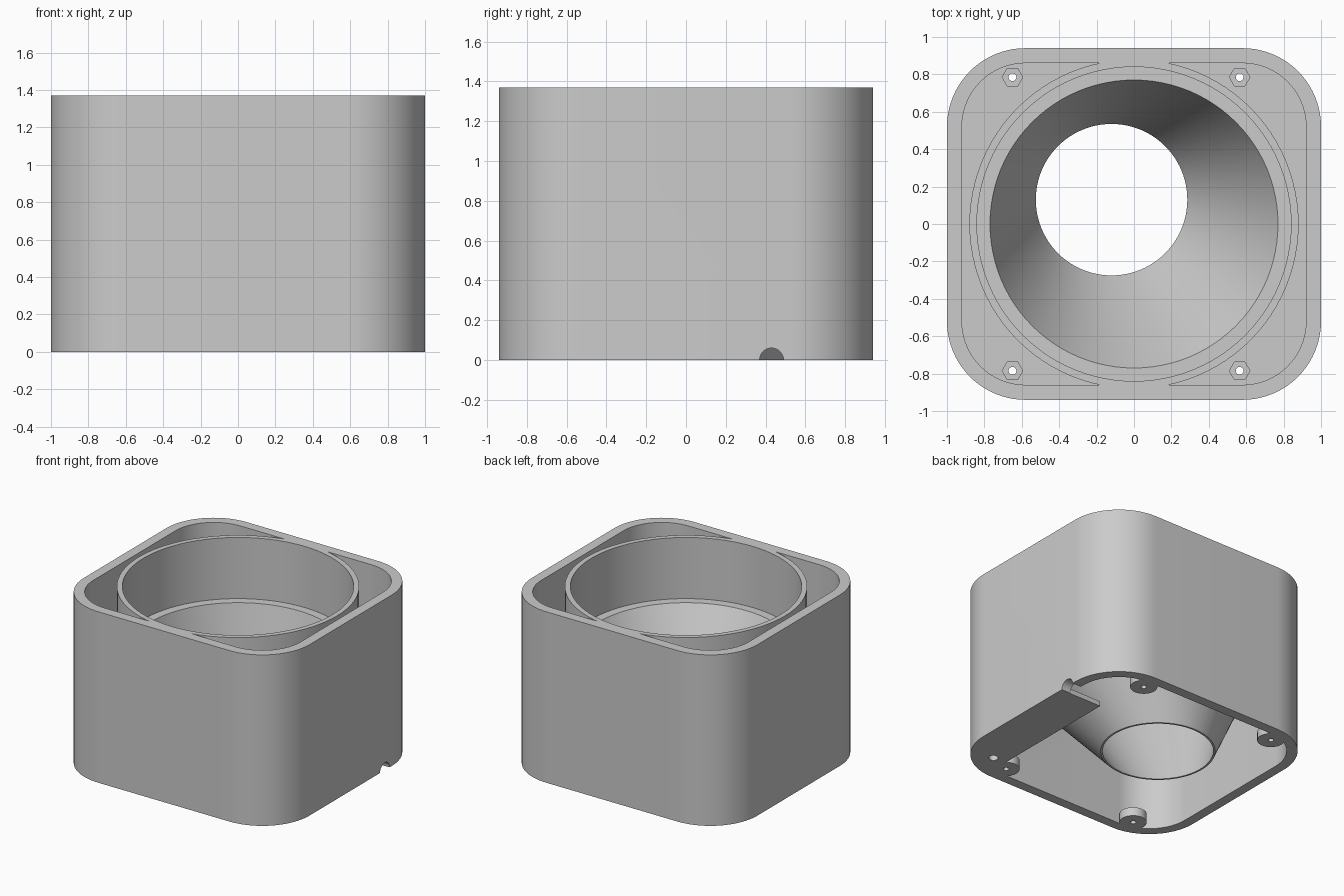
import bpy
import bmesh
from math import cos, sin, pi, radians

if "Cube" in bpy.data.objects:
    bpy.data.objects.remove(bpy.data.objects["Cube"], do_unlink=True)

HEIGHT = 1.37
LEDGE = 0.88
grey = bpy.data.materials.new("light grey plastic")
grey.use_nodes = True
grey.diffuse_color = (0.6, 0.6, 0.6, 1)
grey.node_tree.nodes["Principled BSDF"].inputs["Base Color"].default_value = (0.6, 0.6, 0.6, 1)


def loft(name, sections):
    """Closed solid through loops of (x, y) points, each at its own z."""
    bm = bmesh.new()
    rings = [[bm.verts.new((x, y, z)) for x, y in pts] for z, pts in sections]
    n = len(rings[0])
    for low, high in zip(rings, rings[1:]):
        for i in range(n):
            j = (i + 1) % n
            bm.faces.new((low[i], low[j], high[j], high[i]))
    bm.faces.new(rings[0][::-1])
    bm.faces.new(rings[-1])
    bmesh.ops.recalc_face_normals(bm, faces=bm.faces)
    mesh = bpy.data.meshes.new(name)
    bm.to_mesh(mesh)
    bm.free()
    mesh.materials.append(grey)
    ob = bpy.data.objects.new(name, mesh)
    bpy.context.collection.objects.link(ob)
    return ob


def circle(r, cx=0, cy=0, n=96):
    return [(cx + r * cos(2 * pi * i / n), cy + r * sin(2 * pi * i / n)) for i in range(n)]


def rounded(hx, hy, r, steps=20):
    pts = []
    for k, (sx, sy) in enumerate(((1, 1), (-1, 1), (-1, -1), (1, -1))):
        for i in range(steps + 1):
            a = (k + i / steps) * pi / 2
            pts.append((sx * (hx - r) + r * cos(a), sy * (hy - r) + r * sin(a)))
    return pts


def prism(name, pts, z0, z1):
    return loft(name, [(z0, pts), (z1, pts)])


def cut(target, cutter):
    """Subtract the cutter from the target and discard it."""
    mod = target.modifiers.new("cut", "BOOLEAN")
    mod.operation = "DIFFERENCE"
    mod.solver = "EXACT"
    mod.object = cutter
    bpy.context.view_layer.objects.active = target
    bpy.ops.object.modifier_apply(modifier=mod.name)
    bpy.data.objects.remove(cutter, do_unlink=True)


outer = rounded(1.0, 0.94, 0.42)
inner = rounded(0.92, 0.86, 0.34)
screws = [(x, y) for x in (-0.65, 0.565) for y in (-0.785, 0.785)]
throat = (-0.12, 0.13)

# Outer housing
housing = prism("housing", outer, 0, HEIGHT)

# Upper corner pockets, leaving the round collar standing
pocket = prism("pocket_cutter", inner, LEDGE, 1.6)
cut(pocket, prism("collar_keep", circle(0.88), 0.5, 2))
cut(housing, pocket)

# Hollow underside, leaving the funnel, screw tabs and cable plate
hollow = prism("hollow_cutter", inner, -0.2, LEDGE - 0.04)
cut(hollow, loft("funnel_keep", [(-0.4, circle(0.42, *throat)), (0, circle(0.42, *throat)),
                                 (0.68, circle(0.88)), (1.2, circle(0.88))]))
for x, y in screws:
    cut(hollow, prism("tab_keep", circle(0.1, x, y, 32), -0.4, 0.07))
cut(hollow, prism("plate_keep", [(0.63, -1), (1.1, -1), (1.1, 0.365), (0.63, 0.365)], -0.5, 0.04))
cut(housing, hollow)

# Collar bore and off-centre funnel opening
cut(housing, prism("bore_cutter", circle(0.84), LEDGE, 1.6))
cut(housing, loft("funnel_cutter", [(-0.2, circle(0.405, *throat)), (0, circle(0.405, *throat)),
                                    (LEDGE, circle(0.77)), (1.0, circle(0.77))]))

# Nut openings and screw holes
for x, y in screws:
    cut(housing, prism("nut_cutter", circle(0.055, x, y, 6), 0.5, 1.0))
    cut(housing, prism("screw_cutter", circle(0.021, x, y, 20), -0.1, 0.3))

# Small hole in the plate corner
cut(housing, prism("plate_hole_cutter", circle(0.035, 0.74, -0.72, 24), -0.1, 0.2))

# Half-round cable notch in the left wall
notch = prism("notch_cutter", circle(0.06, 0, 0, 32), -0.15, 0.15)
notch.rotation_euler = (0, radians(90), 0)
notch.location = (0.97, 0.43, 0)
bpy.context.view_layer.update()
cut(housing, notch)

# Smooth curved walls with crisp edges
bpy.ops.object.select_all(action="DESELECT")
housing.select_set(True)
bpy.context.view_layer.objects.active = housing
bpy.ops.object.shade_smooth_by_angle(angle=radians(25))
